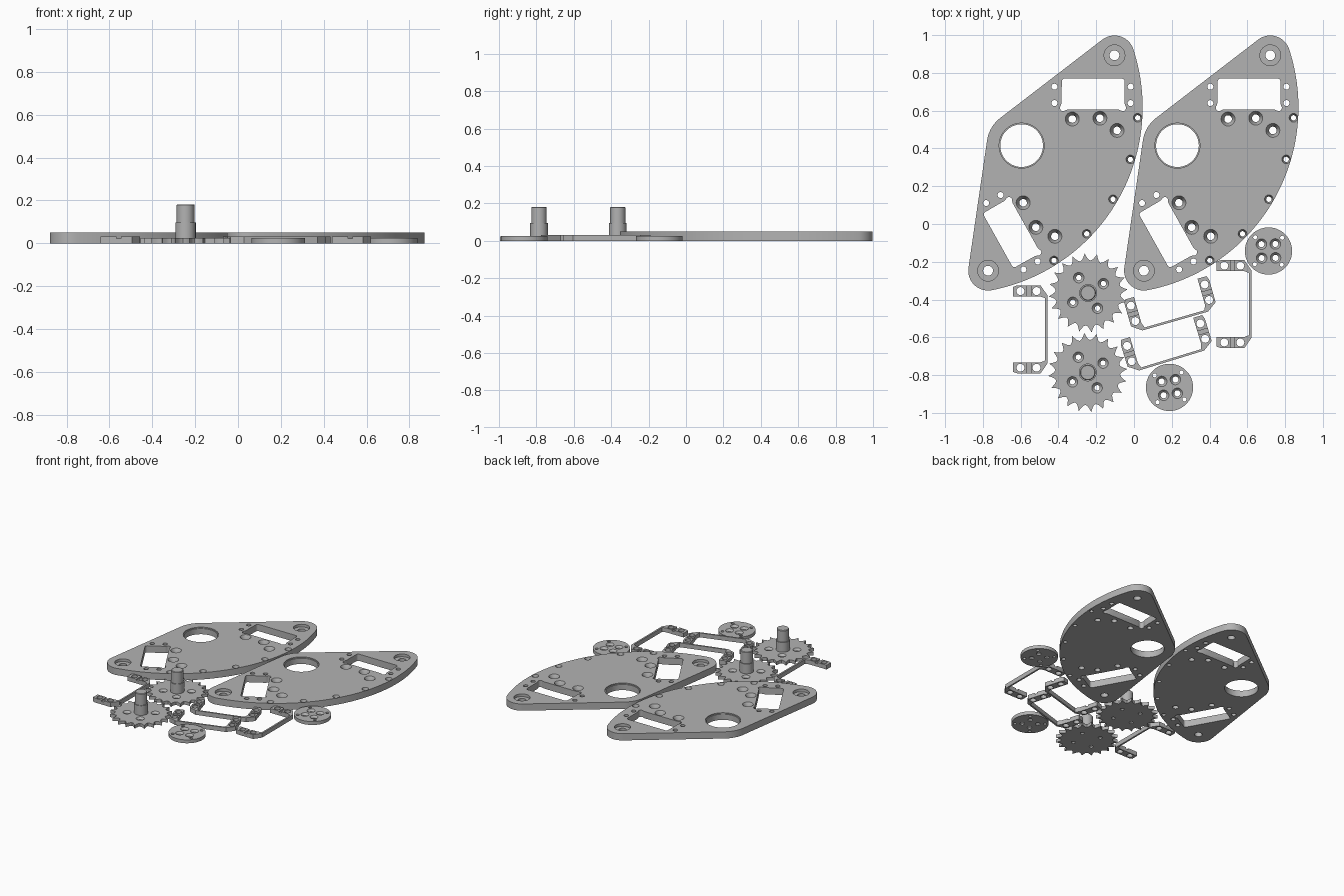
import bpy, bmesh
from math import sin, cos, pi, radians, atan2, acos, hypot
from mathutils import Matrix

if "Cube" in bpy.data.objects:
    bpy.data.objects.remove(bpy.data.objects["Cube"])

grey = bpy.data.materials.new("machined grey")
grey.use_nodes = True
grey.diffuse_color = (0.45, 0.45, 0.45, 1)
grey.node_tree.nodes["Principled BSDF"].inputs["Base Color"].default_value = (0.45, 0.45, 0.45, 1)


def arc(cx, cy, r, a0, a1, n):
    return [(cx + r * cos(a0 + (a1 - a0) * i / n), cy + r * sin(a0 + (a1 - a0) * i / n))
            for i in range(n + 1)]


def loft(bm, rings):
    """Closed solid through a stack of matching rings."""
    rows = [[bm.verts.new(p) for p in ring] for ring in rings]
    n = len(rows[0])
    bm.faces.new(rows[0][::-1])
    bm.faces.new(rows[-1])
    for low, high in zip(rows, rows[1:]):
        for i in range(n):
            j = (i + 1) % n
            bm.faces.new((low[i], low[j], high[j], high[i]))


def prism(bm, points, z0, z1):
    loft(bm, [[(x, y, z) for x, y in points] for z in (z0, z1)])


def turned(bm, x, y, profile, n=32):
    loft(bm, [[(x + r * cos(2 * pi * i / n), y + r * sin(2 * pi * i / n), z) for i in range(n)]
              for r, z in profile])


def drill(bm, x, y, r, n=20):
    turned(bm, x, y, [(r, -0.02), (r, 0.1)], n)


def countersink(bm, x, y, r, wide, top):
    turned(bm, x, y, [(r, -0.02), (r, top * 0.4), (wide, top), (wide, top + 0.02)], 24)


def counterbore(bm, x, y, r, wide, step, n=32):
    turned(bm, x, y, [(r, -0.02), (r, step), (wide, step), (wide, 0.1)], n)


def to_object(name, bm):
    bmesh.ops.recalc_face_normals(bm, faces=bm.faces)
    mesh = bpy.data.meshes.new(name)
    bm.to_mesh(mesh)
    bm.free()
    obj = bpy.data.objects.new(name, mesh)
    bpy.context.collection.objects.link(obj)
    return obj


def make_part(name, body, cuts, matrix):
    """Cut the body, apply the result and place it."""
    obj, cutter = to_object(name, body), to_object(name + "_cutter", cuts)
    cutter.hide_render = True
    mod = obj.modifiers.new("cuts", "BOOLEAN")
    mod.operation, mod.solver, mod.object = "DIFFERENCE", "EXACT", cutter
    bpy.ops.object.select_all(action="DESELECT")
    bpy.context.view_layer.objects.active = obj
    obj.select_set(True)
    bpy.ops.object.modifier_apply(modifier=mod.name)
    bpy.data.objects.remove(cutter)
    obj.data.materials.clear()
    obj.data.materials.append(grey)
    for face in obj.data.polygons:
        face.material_index = 0
    bpy.ops.object.shade_smooth_by_angle(angle=radians(30))
    obj.matrix_world = matrix
    return obj


def place(x, y, degrees=0):
    return Matrix.Translation((x, y, 0)) @ Matrix.Rotation(radians(degrees), 4, "Z")


# Side plates: symmetric about their local x axis, which is turned by TILT
TILT = radians(-30.4)
EX, EY, ER = 0.182, 0.661, 0.105     # rounded ends
CORNER, BACK = 0.185, -0.4           # rounded corner, centre of the big arc
THICK = 0.05


def to_plate(x, y):
    return x * cos(TILT) + y * sin(TILT), -x * sin(TILT) + y * cos(TILT)


def make_plate(name, x, y):
    sweep = atan2(EY, EX - BACK)
    big = hypot(EY, EX - BACK) + ER
    tangent = atan2(EY, EX) + acos((CORNER - ER) / hypot(EX, EY))
    half = (arc(BACK, 0, big, 0, sweep, 32) + arc(EX, EY, ER, sweep, tangent, 20)[1:]
            + arc(0, 0, CORNER, tangent, pi, 8))
    body, cuts = bmesh.new(), bmesh.new()
    prism(body, half + [(u, -v) for u, v in half[-2:0:-1]], 0, THICK)

    # motor bore and centre rim screw
    counterbore(cuts, 0, 0, 0.113, 0.119, 0.042, 64)
    countersink(cuts, BACK + 0.961, 0, 0.014, 0.023, THICK)
    # window with relieved lower corners
    window = (arc(0.228, 0.34, 0.015, pi, pi / 2, 4) + arc(0.53, 0.34, 0.015, pi / 2, 0, 4)
              + [(0.545, 0.225)] + arc(0.535, 0.2, 0.018, pi / 4, -pi / 2, 6) + [(0.515, 0.19)]
              + [(0.24, 0.19)] + arc(0.221, 0.2, 0.018, -pi / 2, -pi * 1.25, 6) + [(0.211, 0.225)])
    for side in (1, -1):
        prism(cuts, [(u, side * v) for u, v in (to_plate(*p) for p in window)], -0.02, 0.1)
        for px in (0.174, 0.577):
            for py in (0.225, 0.312):
                u, v = to_plate(px, py)
                drill(cuts, u, side * v, 0.016)
        for u, v in ((0.16, 0.257), (0.284, 0.335), (0.395, 0.325)):
            countersink(cuts, u, side * v, 0.02, 0.037, THICK)
        for a in (0.24, 0.473):
            countersink(cuts, BACK + 0.961 * cos(a), side * 0.961 * sin(a), 0.014, 0.023, THICK)
        counterbore(cuts, EX, side * EY, 0.026, 0.055, 0.03)
    return make_part(name, body, cuts, place(x, y, -30.4))


make_plate("right_plate", -0.595, 0.415)
make_plate("left_plate", 0.23, 0.415)


# Toothed wheels with a stepped shaft
def make_sprocket(name, x, y, teeth=20):
    outline = []
    for i in range(teeth):
        for s in (-1, -0.92, -0.7, -0.4, 0, 0.4, 0.7, 0.92):
            r = 0.172 + 0.038 * s * s
            a = 2 * pi * (i + 0.5 + s / 2) / teeth
            outline.append((r * cos(a), r * sin(a)))
    body, cuts = bmesh.new(), bmesh.new()
    prism(body, outline, 0, 0.024)
    turned(cuts, 0, 0, [(0.145, -0.02), (0.145, 0.004)], 48)
    for k in range(4):
        a = radians(26.5 + 90 * k)
        countersink(cuts, 0.095 * cos(a), 0.095 * sin(a), 0.014, 0.028, 0.024)
    make_part(name, body, cuts, place(x, y, 5))
    shaft = bmesh.new()
    turned(shaft, 0, 0, [(0.047, 0.01), (0.047, 0.096), (0.041, 0.096),
                         (0.041, 0.178), (0.037, 0.182)], 40)
    make_part(name + "_shaft", shaft, bmesh.new(), place(x, y))


make_sprocket("rear_sprocket", -0.243, -0.365)
make_sprocket("front_sprocket", -0.245, -0.786)


# Round hub discs
def make_disc(name, x, y, turn):
    body, cuts = bmesh.new(), bmesh.new()
    turned(body, 0, 0, [(0.125, 0), (0.125, 0.025)], 64)
    for k in range(4):
        a = radians(50 + 90 * k)
        countersink(cuts, 0.052 * cos(a), 0.052 * sin(a), 0.016, 0.028, 0.025)
        b = radians(48 + 90 * k)
        drill(cuts, 0.101 * cos(b), 0.101 * sin(b), 0.011, 16)
    make_part(name, body, cuts, place(x, y, turn))


make_disc("rear_disc", 0.712, -0.143, -4)
make_disc("front_disc", 0.188, -0.865, 3)


# U-shaped brackets: thin bar with two drilled, grooved arms
def make_bracket(name, x, y, turn):
    half = [(0.005, 0.18), (-0.032, 0.233), (-0.155, 0.233), (-0.178, 0.225),
            (-0.178, 0.175), (-0.035, 0.175), (-0.007, 0.165)]
    body, cuts = bmesh.new(), bmesh.new()
    prism(body, half + [(u, -v) for u, v in reversed(half)], 0, 0.032)
    for side in (1, -1):
        for u in (-0.138, -0.053):
            drill(cuts, u, side * 0.203, 0.021)
        prism(cuts, [(-0.103, side * 0.15), (-0.083, side * 0.15),
                     (-0.083, side * 0.26), (-0.103, side * 0.26)], 0.022, 0.06)
    make_part(name, body, cuts, place(x, y, turn))


make_bracket("right_bracket", -0.463, -0.558, 0)
make_bracket("left_bracket", 0.616, -0.424, 0)
make_bracket("middle_bracket_rear", 0.217, -0.509, -74)
make_bracket("middle_bracket_front", 0.198, -0.718, -73)
